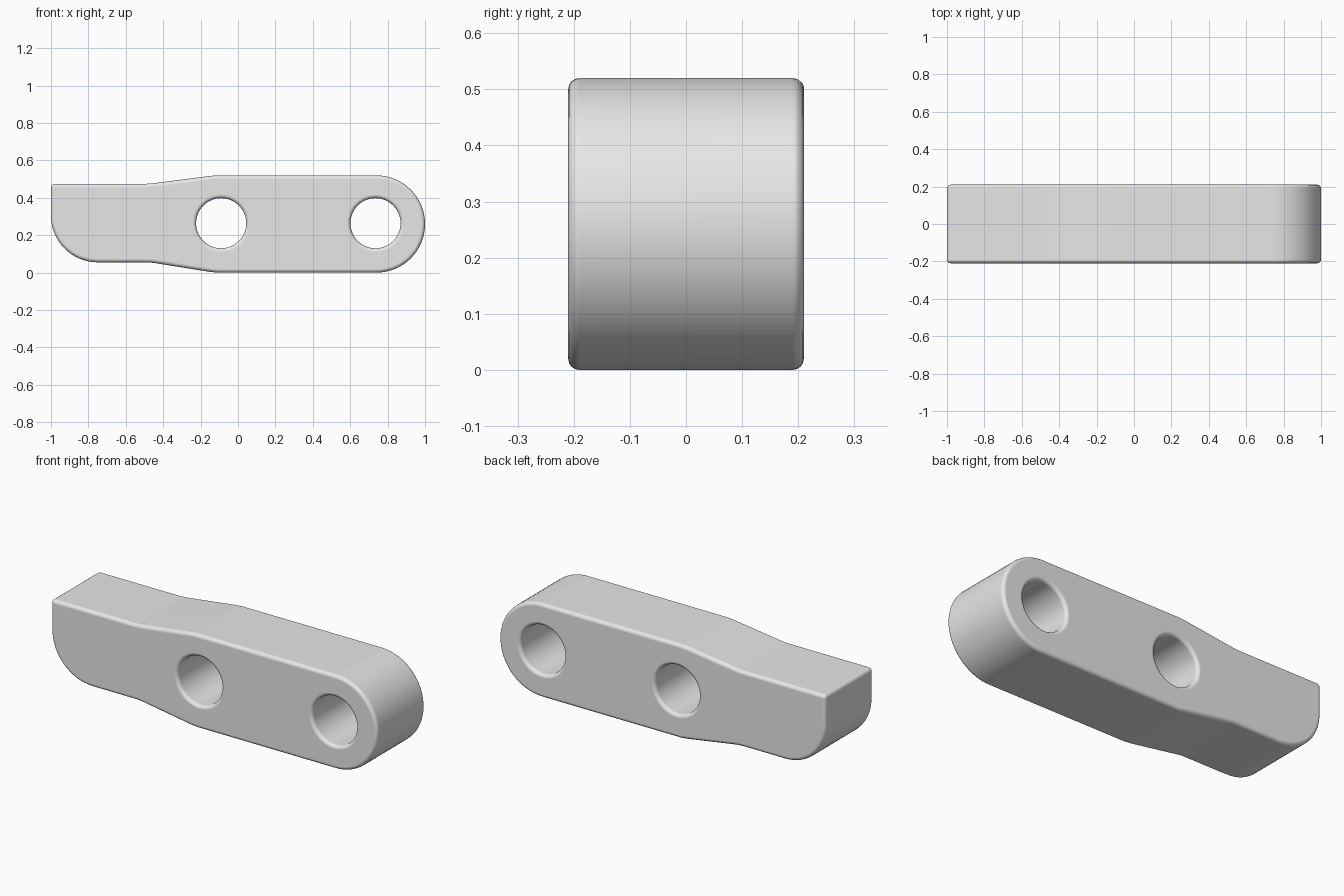
import bpy
import bmesh
from math import cos, sin, pi, radians
from mathutils import Vector

if "Cube" in bpy.data.objects:
    bpy.data.objects.remove(bpy.data.objects["Cube"], do_unlink=True)

HALF_DEPTH = 0.21
EDGE = 0.02


def arc(cx, cz, radius, start, end, steps):
    """Points on an arc in the x-z plane, angles in degrees."""
    angles = [radians(start + (end - start) * i / steps) for i in range(steps + 1)]
    return [(cx + radius * cos(a), cz + radius * sin(a)) for a in angles]


def prism(name, points, half_depth):
    """Extrude an x-z outline along y."""
    bm = bmesh.new()
    face = bm.faces.new([bm.verts.new((x, -half_depth, z)) for x, z in points])
    moved = bmesh.ops.extrude_face_region(bm, geom=[face])["geom"]
    bmesh.ops.translate(bm, vec=Vector((0, 2 * half_depth, 0)),
                        verts=[g for g in moved if isinstance(g, bmesh.types.BMVert)])
    bmesh.ops.recalc_face_normals(bm, faces=bm.faces)
    mesh = bpy.data.meshes.new(name)
    bm.to_mesh(mesh)
    bm.free()
    obj = bpy.data.objects.new(name, mesh)
    bpy.context.collection.objects.link(obj)
    return obj


# Link body: round right end, waisted middle, blunt left end
outline = arc(0.74, 0.26, 0.26, -90, 90, 32)
outline += [(-0.11, 0.52), (-0.15, 0.517), (-0.45, 0.478), (-0.49, 0.475), (-1, 0.475)]
outline += arc(-0.75, 0.305, 0.25, 180, 270, 16)
outline += [(-0.49, 0.055), (-0.45, 0.052), (-0.15, 0.004), (-0.11, 0)]
body = prism("link_body", outline, HALF_DEPTH)

grey = bpy.data.materials.new("light_grey")
grey.use_nodes = True
color = (0.8, 0.8, 0.8, 1)
grey.diffuse_color = color
grey.node_tree.nodes["Principled BSDF"].inputs["Base Color"].default_value = color
body.data.materials.append(grey)

bpy.ops.object.select_all(action="DESELECT")
bpy.context.view_layer.objects.active = body
body.select_set(True)

# Pin holes
for name, x in (("middle_hole", -0.09), ("end_hole", 0.735)):
    cutter = prism(name, arc(x, 0.264, 0.134, 0, 360 * 47 / 48, 47), HALF_DEPTH * 2)
    cutter.hide_render = True
    cut = body.modifiers.new(name, "BOOLEAN")
    cut.operation = "DIFFERENCE"
    cut.solver = "EXACT"
    cut.object = cutter
    bpy.ops.object.modifier_apply(modifier=cut.name)
    bpy.data.objects.remove(cutter, do_unlink=True)

# Rounded rims
bevel = body.modifiers.new("rounded_edges", "BEVEL")
bevel.width = EDGE
bevel.segments = 4
bevel.limit_method = "ANGLE"
bevel.angle_limit = radians(40)
bevel.use_clamp_overlap = False
bpy.ops.object.modifier_apply(modifier=bevel.name)

bpy.ops.object.shade_smooth_by_angle(angle=radians(35))
weighted = body.modifiers.new("even_shading", "WEIGHTED_NORMAL")
weighted.keep_sharp = True
